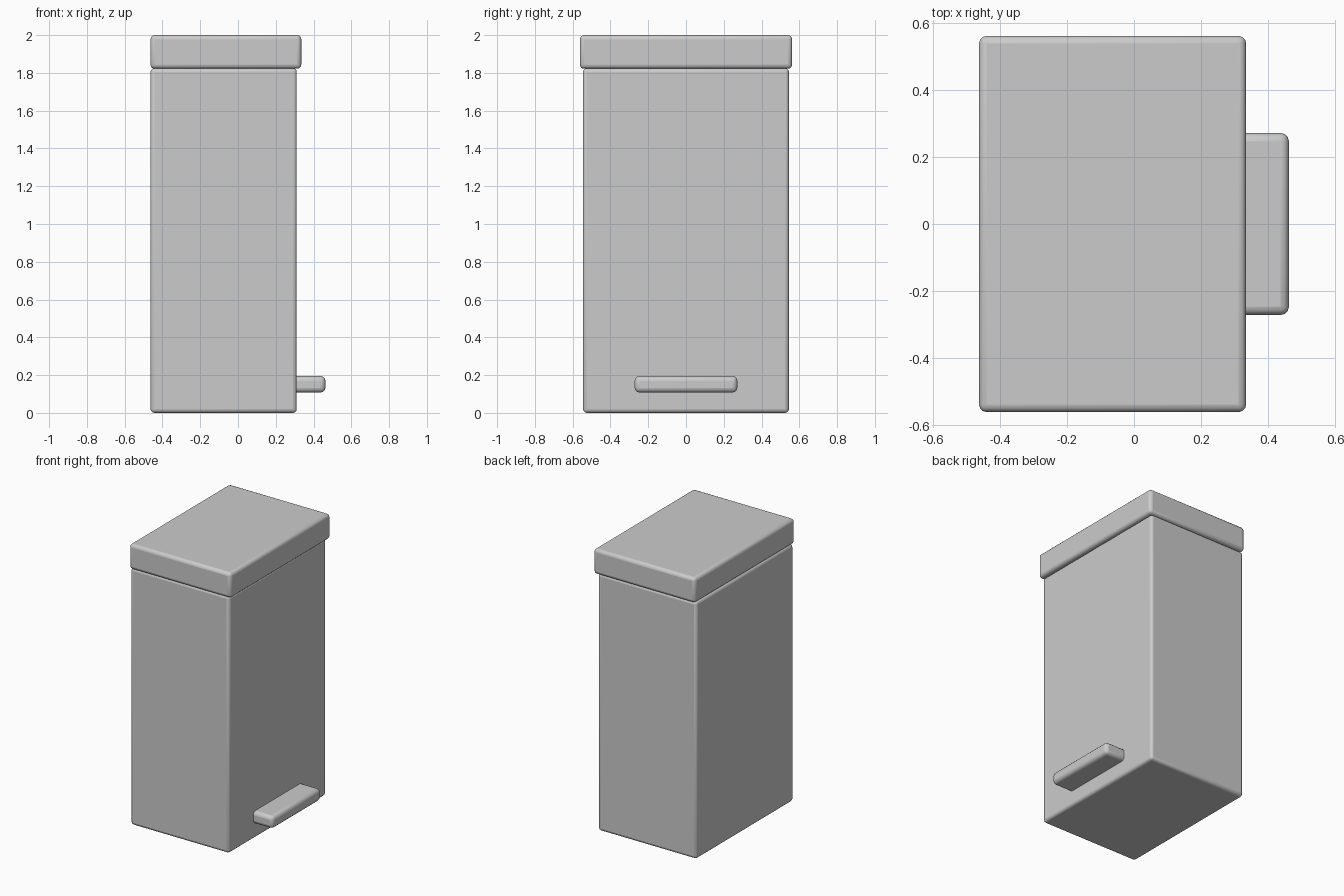
import bpy
import math

if "Cube" in bpy.data.objects:
    bpy.data.objects.remove(bpy.data.objects["Cube"])


def rounded_box(name, lo, hi, radius, segments=3):
    """Box between two corners with rounded edges."""
    centre = [(a + b) / 2 for a, b in zip(lo, hi)]
    bpy.ops.mesh.primitive_cube_add(size=1, location=centre)
    ob = bpy.context.object
    ob.name = name
    ob.scale = [b - a for a, b in zip(lo, hi)]
    bpy.ops.object.transform_apply(location=False, rotation=False, scale=True)
    bevel = ob.modifiers.new("rounded_edges", 'BEVEL')
    bevel.width = radius
    bevel.segments = segments
    bpy.ops.object.shade_smooth_by_angle(angle=math.radians(35))
    return ob


# Tall bin body
rounded_box("bin_body", (-0.463, -0.545, 0), (0.311, 0.545, 1.825), 0.02)

# Lid, flush at the back and overhanging the other sides
rounded_box("lid", (-0.463, -0.562, 1.822), (0.335, 0.562, 2.0), 0.022)

# Foot pedal, its inner end set into the body
rounded_box("foot_pedal", (0.25, -0.272, 0.108), (0.463, 0.272, 0.195), 0.025)
